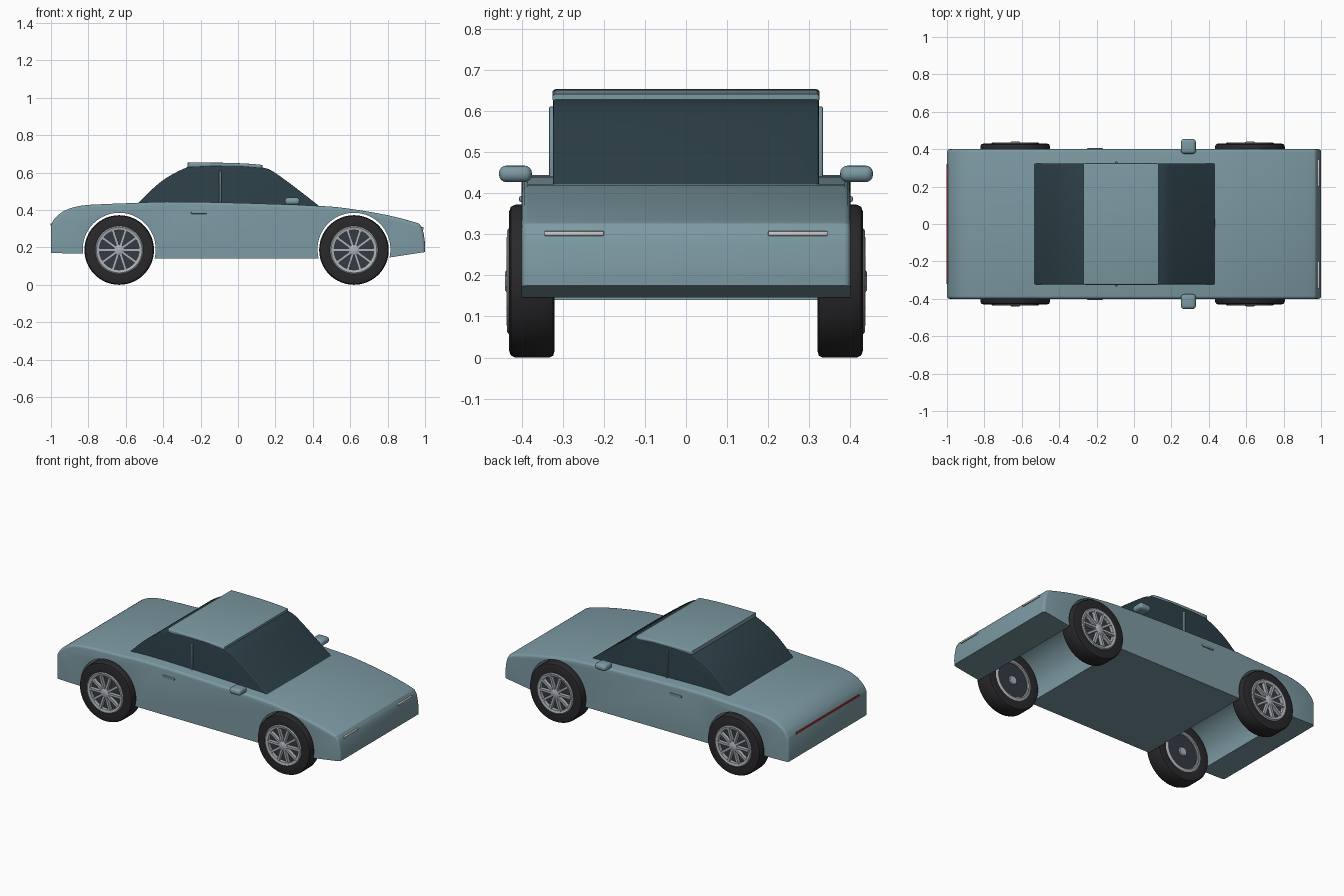
import bpy, bmesh, math
from mathutils import Vector, Matrix

if "Cube" in bpy.data.objects:
    bpy.data.objects.remove(bpy.data.objects["Cube"])


def mat(name, rgb):
    m = bpy.data.materials.new(name)
    m.diffuse_color = (*rgb, 1)
    m.use_nodes = True
    m.node_tree.nodes["Principled BSDF"].inputs["Base Color"].default_value = m.diffuse_color
    return m


PAINT = mat("paint", (0.20, 0.32, 0.36))
GLASS = mat("dark_glass", (0.025, 0.05, 0.062))
RUBBER = mat("rubber", (0.022, 0.022, 0.025))
SILVER = mat("silver", (0.42, 0.45, 0.48))
DARK = mat("dark_metal", (0.035, 0.042, 0.055))
LAMP = mat("lamp", (0.8, 0.8, 0.78))
RED = mat("red_lamp", (0.35, 0.04, 0.03))


def finish(bm, name, material, angle=35):
    bmesh.ops.remove_doubles(bm, verts=bm.verts, dist=1e-5)
    bmesh.ops.recalc_face_normals(bm, faces=bm.faces)
    me = bpy.data.meshes.new(name)
    bm.to_mesh(me)
    bm.free()
    ob = bpy.data.objects.new(name, me)
    bpy.context.collection.objects.link(ob)
    me.materials.append(material)
    bpy.ops.object.select_all(action='DESELECT')
    ob.select_set(True)
    bpy.context.view_layer.objects.active = ob
    bpy.ops.object.shade_smooth_by_angle(angle=math.radians(angle))
    return ob


def curve(pts, n=4):
    """Smooth curve through the points (Catmull-Rom)."""
    p = [Vector(q) for q in pts]
    p = [2 * p[0] - p[1]] + p + [2 * p[-1] - p[-2]]
    out = []
    for i in range(1, len(p) - 2):
        a, b, c, d = p[i - 1:i + 3]
        for k in range(n):
            t = k / n
            out.append(0.5 * (2 * b + (c - a) * t + (2 * a - 5 * b + 4 * c - d) * t * t
                              + (3 * b - a - 3 * c + d) * t ** 3))
    return [tuple(v) for v in out] + [tuple(p[-2])]


def extrude_profile(name, prof, half, bevel, nbevel, material):
    """Side profile (x, z) spanning -half..half; the first nbevel edges are rounded."""
    bm = bmesh.new()
    rows = [[bm.verts.new((x, s * half, z)) for x, z in prof] for s in (-1, 1)]
    n = len(prof)
    for r in rows:
        bm.faces.new(r)
    for i in range(n):
        j = (i + 1) % n
        bm.faces.new((rows[0][i], rows[0][j], rows[1][j], rows[1][i]))
    bmesh.ops.recalc_face_normals(bm, faces=bm.faces)
    edges = [bm.edges.get((r[i], r[(i + 1) % n])) for r in rows for i in range(nbevel)]
    bmesh.ops.bevel(bm, geom=edges, offset=bevel, segments=3, profile=0.5, affect='EDGES')
    return finish(bm, name, material)


def box(name, centre, size, material, bevel=0.0, segments=2):
    bm = bmesh.new()
    bmesh.ops.create_cube(bm, size=1, matrix=Matrix.Translation(centre) @ Matrix.Diagonal((*size, 1)))
    if bevel:
        bmesh.ops.bevel(bm, geom=bm.edges[:], offset=bevel, segments=segments, profile=0.5, affect='EDGES')
    return finish(bm, name, material)


def lathe(name, prof, cx, cz, side, material, closed=True, n=64):
    """Revolve (radius, y) around the wheel axle."""
    bm = bmesh.new()
    rings = [[bm.verts.new((cx + r * math.cos(a), side * y, cz + r * math.sin(a)))
              for a in (2 * math.pi * k / n for k in range(n))] for r, y in prof]
    for i in range(len(prof) - (0 if closed else 1)):
        a, b = rings[i], rings[(i + 1) % len(prof)]
        for k in range(n):
            bm.faces.new((a[k], a[(k + 1) % n], b[(k + 1) % n], b[k]))
    if not closed:
        bm.faces.new(rings[0])
        bm.faces.new(rings[-1])
    return finish(bm, name, material)


AXLES = {"rear": -0.635, "front": 0.62}
AXLE_Z, TYRE_R, ARCH_R = 0.186, 0.186, 0.195


def arch(cx, z_start, z_end, n=32):
    """Wheel opening from its +x foot over to its -x foot."""
    a0 = math.asin((z_start - 0.19) / ARCH_R)
    a1 = math.pi - math.asin((z_end - 0.19) / ARCH_R)
    return [(cx + ARCH_R * math.cos(a0 + (a1 - a0) * k / n),
             0.19 + ARCH_R * math.sin(a0 + (a1 - a0) * k / n)) for k in range(n + 1)]


# Body shell: upper outline, then underside with the wheel openings
upper = [(-1, 0.17)] + curve([(-1, 0.32), (-0.975, 0.36), (-0.92, 0.40), (-0.83, 0.424),
                              (-0.7, 0.432), (-0.54, 0.438), (-0.38, 0.444), (0, 0.438),
                              (0.43, 0.422), (0.6, 0.406), (0.8, 0.372), (0.95, 0.333),
                              (0.975, 0.318), (0.99, 0.285), (1, 0.22), (1, 0.175)])
under = arch(AXLES["front"], 0.146, 0.14) + arch(AXLES["rear"], 0.14, 0.166)
extrude_profile("body", upper + under, 0.4, 0.015, len(upper) - 1, PAINT)

# Glass cabin
cabin = curve([(-0.54, 0.43), (-0.46, 0.51), (-0.38, 0.573), (-0.27, 0.629), (-0.18, 0.642),
               (-0.05, 0.645), (0.06, 0.64), (0.14, 0.625), (0.19, 0.604), (0.3, 0.525), (0.435, 0.42)])
extrude_profile("cabin_glass", cabin, 0.323, 0.006, len(cabin) - 1, GLASS)

# Roof panel
roof = curve([(-0.27, 0.653), (-0.2, 0.653), (-0.05, 0.652), (0.06, 0.647), (0.13, 0.641)])
roof += [(0.13, 0.622), (0.0, 0.632), (-0.15, 0.632), (-0.27, 0.627)]
extrude_profile("roof", roof, 0.325, 0.008, len(roof), PAINT)

# Lamps
box("tail_light", (-0.996, 0, 0.322), (0.014, 0.64, 0.012), RED, 0.002)
for side, label in ((-1, "right"), (1, "left")):
    box(label + "_headlight", (0.985, side * 0.272, 0.302), (0.016, 0.145, 0.012), LAMP, 0.003)

    # Door pillar, handle and mirror
    box(label + "_pillar", (-0.095, side * 0.325, 0.523), (0.012, 0.016, 0.175), PAINT, 0.003)
    box(label + "_door_handle", (-0.208, side * 0.4, 0.386), (0.085, 0.012, 0.014), PAINT, 0.004)
    box(label + "_mirror", (0.291, side * 0.415, 0.447), (0.08, 0.08, 0.04), PAINT, 0.018, 4)

    # Wheels
    for end, cx in AXLES.items():
        tag = f"{end}_{label}"
        lathe(tag + "_tyre", [(0.127, 0.325), (0.17, 0.32), (0.181, 0.323), (TYRE_R, 0.332),
                              (TYRE_R, 0.415), (0.181, 0.426), (0.17, 0.43), (0.127, 0.428)],
              cx, AXLE_Z, side, RUBBER)
        lathe(tag + "_rim", [(0.106, 0.323), (0.112, 0.32), (0.128, 0.325), (0.128, 0.432),
                             (0.122, 0.436), (0.106, 0.432)], cx, AXLE_Z, side, SILVER)
        lathe(tag + "_wheel_disc", [(0.11, 0.33), (0.11, 0.41)], cx, AXLE_Z, side, DARK, False)
        lathe(tag + "_hub", [(0.024, 0.322), (0.028, 0.326), (0.028, 0.436), (0.022, 0.44)],
              cx, AXLE_Z, side, SILVER, False, 32)
        bm = bmesh.new()
        for k in range(10):
            m = (Matrix.Translation((cx, side * 0.426, AXLE_Z)) @ Matrix.Rotation(k * math.pi / 5, 4, 'Y')
                 @ Matrix.Translation((0.066, 0, 0)) @ Matrix.Diagonal((0.09, 0.022, 0.014, 1)))
            bmesh.ops.create_cube(bm, size=1, matrix=m)
        finish(bm, tag + "_spokes", SILVER)
